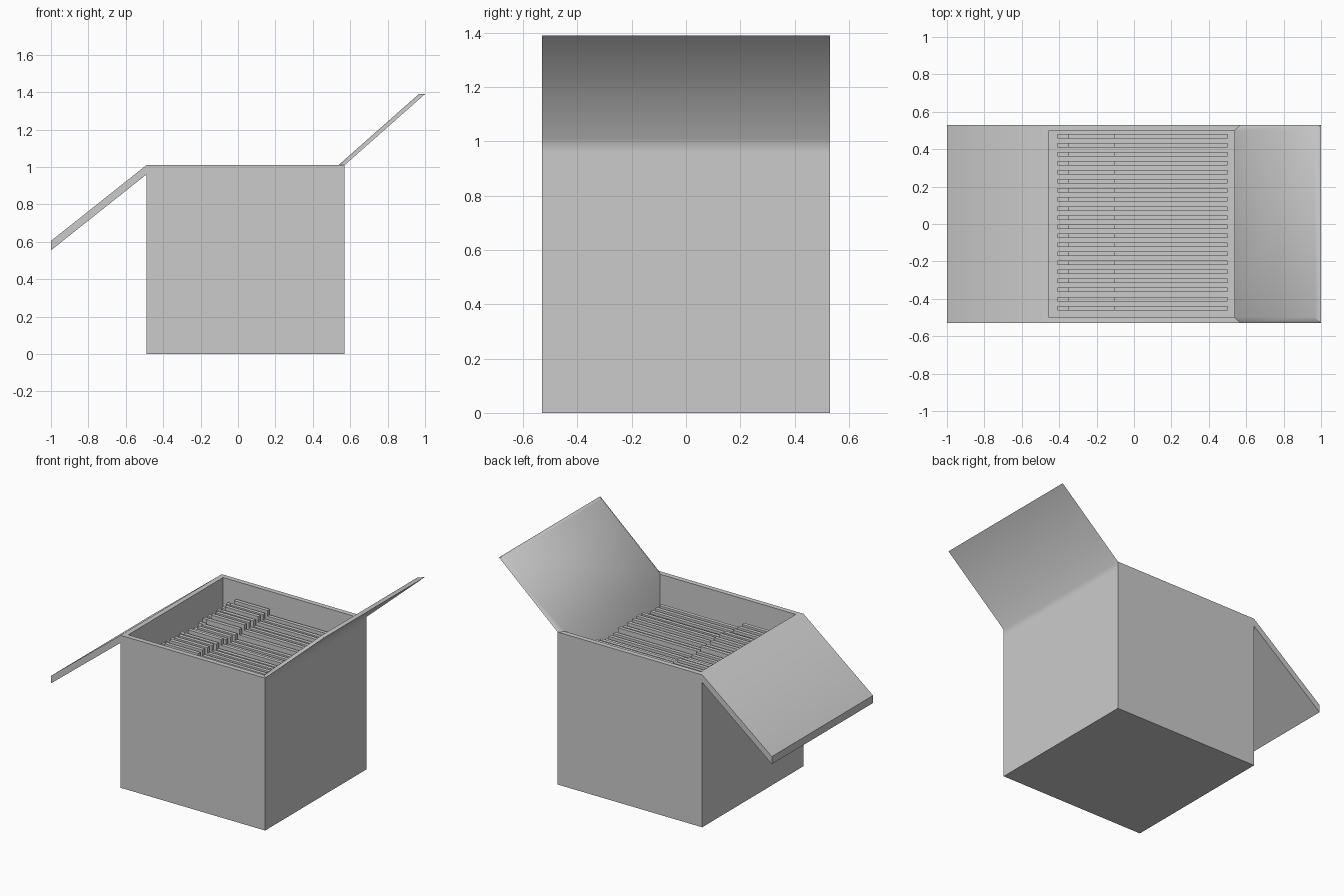
import bpy, bmesh, math, random
from mathutils import Vector

if "Cube" in bpy.data.objects:
    bpy.data.objects.remove(bpy.data.objects["Cube"])

random.seed(4)


def add_object(name, bm):
    bmesh.ops.recalc_face_normals(bm, faces=bm.faces)
    mesh = bpy.data.meshes.new(name)
    bm.to_mesh(mesh)
    bm.free()
    obj = bpy.data.objects.new(name, mesh)
    bpy.context.collection.objects.link(obj)
    return obj


def pull_face(bm, face, offset):
    new = bmesh.ops.extrude_discrete_faces(bm, faces=[face])["faces"][0]
    bmesh.ops.translate(bm, verts=new.verts, vec=Vector(offset))


def find_face(bm, point):
    return min(bm.faces, key=lambda f: (f.calc_center_median() - Vector(point)).length)


# Open box: solid block with a hinge loop near the rim, hollowed from the top
bm = bmesh.new()
bmesh.ops.create_cube(bm, size=1)
for v in bm.verts:
    v.co = (v.co.x * 1.06 + 0.04, v.co.y * 1.06, (v.co.z + 0.5) * 1.01)
bmesh.ops.bisect_plane(bm, geom=bm.verts[:] + bm.edges[:] + bm.faces[:],
                       plane_co=(0, 0, 0.96), plane_no=(0, 0, 1))
bm.normal_update()
top = find_face(bm, (0.04, 0, 1.01))
bmesh.ops.inset_individual(bm, faces=[top], thickness=0.047)
pull_face(bm, top, (0, 0, -0.96))

# Flaps: one folded down on the left, one raised on the right
pull_face(bm, find_face(bm, (-0.49, 0, 0.985)), (-0.51, 0, -0.405))
pull_face(bm, find_face(bm, (0.547, 0, 1.01)), (0.43, 0, 0.38))
box = add_object("box_with_flaps", bm)
bpy.context.view_layer.objects.active = box
box.select_set(True)
bpy.ops.object.shade_smooth_by_angle(angle=math.radians(50))

# Row of tabbed file folders standing at slightly different heights
for i in range(20):
    y = 0.47 - i * 0.0484
    drop = 0 if i == 0 else random.uniform(0, 0.035)
    body, tab = 0.862 - drop, 0.90 - drop
    profile = [(-0.41, 0.05), (0.50, 0.05), (0.50, body), (-0.105, body),
               (-0.105, tab), (-0.35, tab), (-0.35, body), (-0.41, body)]
    bm = bmesh.new()
    face = bm.faces.new([bm.verts.new((x, y - 0.012, z)) for x, z in profile])
    side = bmesh.ops.extrude_face_region(bm, geom=[face])["geom"]
    bmesh.ops.translate(bm, verts=[g for g in side if isinstance(g, bmesh.types.BMVert)],
                        vec=(0, 0.024, 0))
    add_object(f"folder_{i + 1:02d}", bm)
